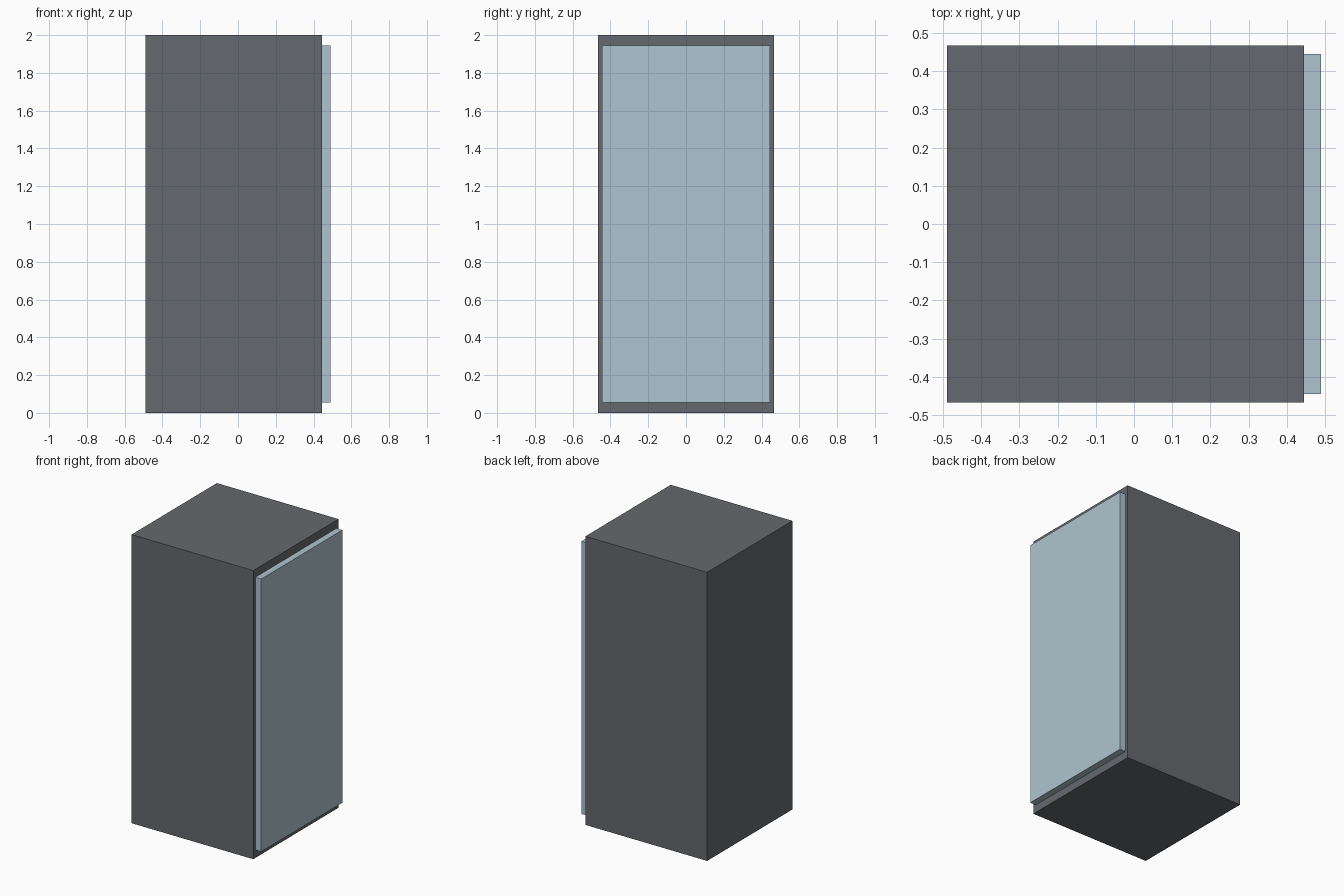
import bpy

if "Cube" in bpy.data.objects:
    bpy.data.objects.remove(bpy.data.objects["Cube"])


def material(name, color):
    mat = bpy.data.materials.new(name)
    mat.diffuse_color = (*color, 1.0)
    mat.use_nodes = True
    mat.node_tree.nodes["Principled BSDF"].inputs["Base Color"].default_value = mat.diffuse_color
    return mat


def box(name, lo, hi, mat):
    """Axis-aligned box between two corners."""
    center = [(a + b) / 2 for a, b in zip(lo, hi)]
    bpy.ops.mesh.primitive_cube_add(size=1, location=center)
    obj = bpy.context.object
    obj.name = name
    obj.scale = [b - a for a, b in zip(lo, hi)]
    bpy.ops.object.transform_apply(location=False, rotation=False, scale=True)
    obj.data.materials.append(mat)
    return obj


dark = material("dark_grey", (0.13, 0.14, 0.155))
pale = material("pale_blue", (0.42, 0.55, 0.62))

# Cabinet body
box("cabinet_body", (-0.489, -0.467, 0.0), (0.444, 0.467, 2.0), dark)

# Raised door panel on the right side
box("door_panel", (0.444, -0.444, 0.055), (0.489, 0.444, 1.945), pale)
